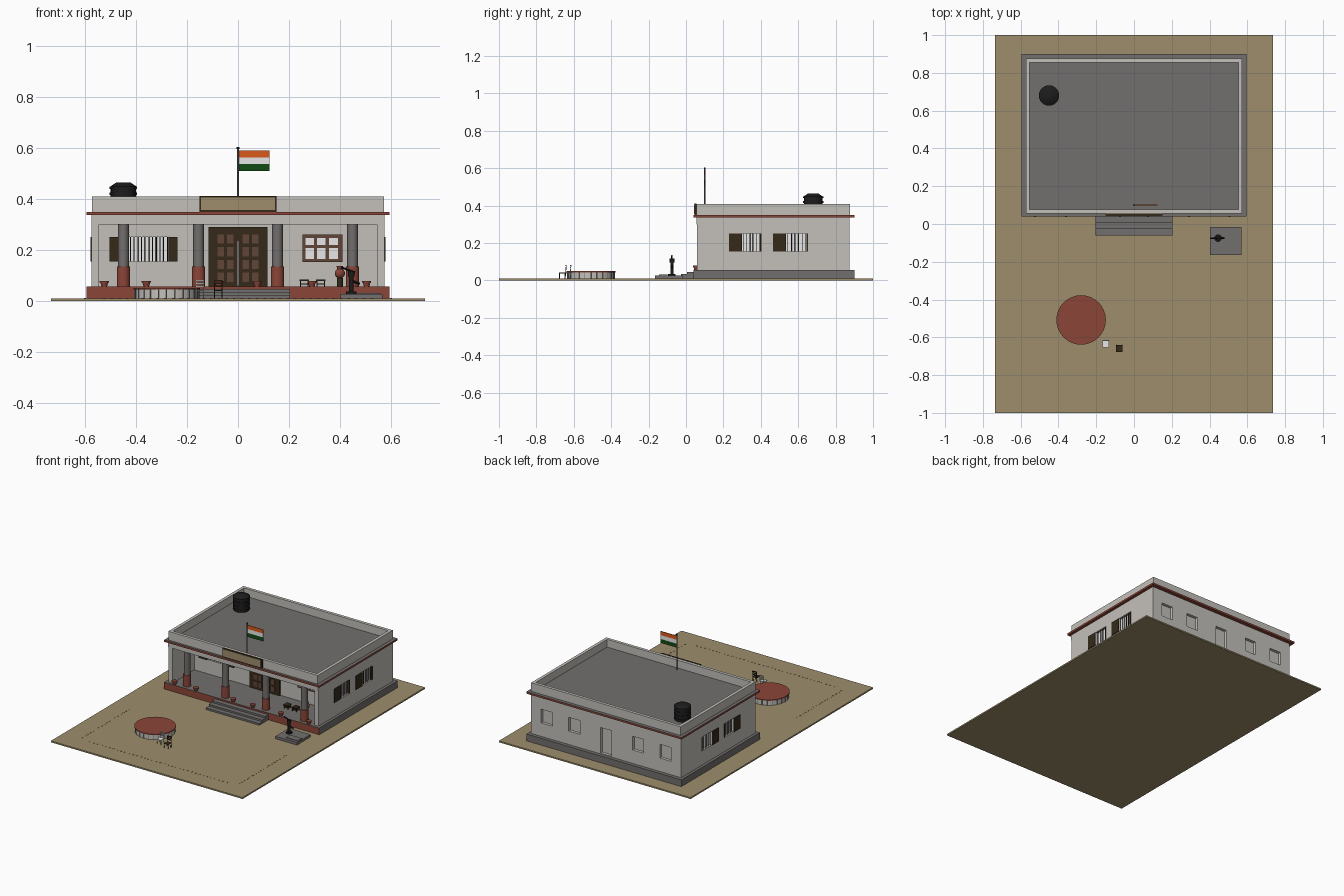
import bpy
import math
from mathutils import Vector

if "Cube" in bpy.data.objects:
    bpy.data.objects.remove(bpy.data.objects["Cube"])


def make_mat(name, r, g, b):
    m = bpy.data.materials.new(name)
    m.use_nodes = True
    m.diffuse_color = (r, g, b, 1)
    m.node_tree.nodes["Principled BSDF"].inputs["Base Color"].default_value = (r, g, b, 1)
    return m


PLASTER = make_mat("plaster", .55, .53, .5)
GREY = make_mat("concrete_grey", .17, .16, .155)
RED = make_mat("brick_red", .26, .06, .04)
TAN = make_mat("sandy_tan", .34, .27, .15)
WOOD = make_mat("dark_wood", .035, .023, .01)
BOARD = make_mat("mid_brown", .12, .06, .04)
WHITE = make_mat("white", .9, .9, .9)
BLACK = make_mat("black", .012, .012, .012)
SAFFRON = make_mat("saffron", .7, .1, .012)
GREEN = make_mat("green", .006, .07, .008)


def finish(name, mat, second=None, rule=None):
    ob = bpy.context.object
    ob.name = name
    ob.data.materials.append(mat)
    if second:
        ob.data.materials.append(second)
        for f in ob.data.polygons:
            f.material_index = int(rule(f.normal))
    return ob


def box(name, x, y, z, mat, second=None, rule=None):
    """Box from (low, high) ranges on each axis."""
    bpy.ops.mesh.primitive_cube_add(size=1)
    ob = bpy.context.object
    for v in ob.data.vertices:
        v.co = [r[0] if c < 0 else r[1] for c, r in zip(v.co, (x, y, z))]
    return finish(name, mat, second, rule)


def tube(name, x, y, z, r1, mat, r2=None, sides=24, second=None, rule=None):
    bpy.ops.mesh.primitive_cone_add(vertices=sides, radius1=r1, radius2=r1 if r2 is None else r2,
                                    depth=z[1] - z[0], location=(x, y, (z[0] + z[1]) / 2))
    ob = finish(name, mat, second, rule)
    if sides > 8:
        bpy.ops.object.shade_smooth_by_angle(angle=math.radians(40))
    return ob


def rod(name, a, b, r, mat):
    a, b = Vector(a), Vector(b)
    bpy.ops.mesh.primitive_cylinder_add(vertices=8, radius=r, depth=(b - a).length, location=(a + b) / 2,
                                        rotation=(b - a).to_track_quat('Z', 'Y').to_euler())
    return finish(name, mat)


def up(n):
    return n.z > .5


# Yard, plinth and steps
box("yard", (-.735, .735), (-1, 1), (0, .01), TAN)
box("plinth", (-.595, .595), (.04, .9), (.01, .057), GREY, RED, lambda n: n.y < -.5)
for i in range(3):
    box("step", (-.205, .205), (-.06 + .033 * i, .05), (.01, .022 + .012 * i), GREY)

# Main room, with openings cut for windows and back door
room = box("room", (-.575, .575), (.3, .875), (.057, .3), PLASTER)
side_windows = [(.3, .4), (.535, .65)]
WZ = (.155, .25)
openings = [((s * .575 - .02, s * .575 + .02), y, WZ) for s in (-1, 1) for y in side_windows]
openings.append(((-.445, -.27), (.28, .32), WZ))
openings += [((x - .043, x + .043), (.855, .9), (.15, .245)) for x in (-.455, -.245, .245, .455)]
openings.append(((-.043, .043), (.855, .9), (.062, .24)))
for o in openings:
    cutter = box("opening_cutter", *o, PLASTER)
    cutter.hide_render = True
    cutter.hide_set(True)
    mod = room.modifiers.new("opening", 'BOOLEAN')
    mod.operation = 'DIFFERENCE'
    mod.object = cutter

# Porch side walls, beam, cornice and roof
for s in (-1, 1):
    box("porch_side_wall", sorted((s * .545, s * .575)), (.06, .3), (.057, .3), PLASTER)
box("roof_beam", (-.575, .575), (.055, .875), (.3, .337), PLASTER)
box("cornice", (-.595, .595), (.04, .9), (.337, .35), RED, GREY, up)
box("roof_deck", (-.56, .56), (.07, .86), (.35, .356), GREY)
for s in (-1, 1):
    box("parapet_side", sorted((s * .552, s * .573)), (.055, .877), (.35, .41), PLASTER)
for y in (.055, .856):
    box("parapet_end", (-.552, .552), (y, y + .021), (.35, .41), PLASTER)

# Columns with painted bases
for x in (-.45, -.155, .155, .45):
    tube("column", x, .085, (.057, .3), .021, GREY)
    tube("column_base", x, .085, (.057, .135), .026, RED)

# Barred side windows and open shutters
for s in (-1, 1):
    for y0, y1 in side_windows:
        box("window_pane", sorted((s * .555, s * .558)), (y0, y1), WZ, WHITE)
        for i in range(6):
            y = y0 + (i + .5) * (y1 - y0) / 6
            rod("window_bar", (s * .568, y, WZ[0]), (s * .568, y, WZ[1]), .002, WOOD)
        box("shutter", sorted((s * .575, s * .58)), (y0 - .07, y0), WZ, WOOD)
        box("window_jamb", sorted((s * .56, s * .577)), (y1 - .005, y1 + .003), WZ, WOOD)

# Barred porch window
box("porch_pane", (-.445, -.27), (.317, .32), WZ, WHITE)
for i in range(12):
    x = -.437 + i * .0145
    rod("porch_bar", (x, .305, WZ[0]), (x, .305, WZ[1]), .002, WOOD)
for x in ((-.505, -.445), (-.272, -.238)):
    box("porch_shutter", x, (.29, .3), WZ, WOOD)

# Double door with raised panels
box("door_frame", (-.115, .115), (.288, .3), (.057, .29), WOOD)
for s in (-1, 1):
    for x in (.03, .068):
        for row in range(4):
            z = .075 + row * .05
            box("door_panel", (s * x - .013, s * x + .013), (.284, .288), (z, z + .036), BOARD)
box("door_gap", (-.003, .003), (.284, .288), (.06, .235), GREY)

# Notice board with papers
box("notice_board", (.253, .41), (.291, .3), (.152, .26), BOARD)
for x in (.265, .31, .358):
    for z, h in ((.165, .042), (.22, .027)):
        box("paper", (x, x + .034), (.288, .291), (z, z + h), WHITE)

# Name board and flag
box("sign_frame", (-.152, .152), (.045, .055), (.35, .412), WOOD)
box("sign_face", (-.145, .145), (.042, .045), (.356, .406), TAN)
rod("flag_pole", (0, .1, .35), (0, .1, .6), .003, GREY)
tube("pole_tip", 0, .1, (.596, .605), .005, BLACK, sides=8)
for z, mat in ((.51, GREEN), (.537, WHITE), (.564, SAFFRON)):
    box("flag_stripe", (.003, .124), (.098, .102), (z, z + .027), mat)

# Ribbed water tank
tube("tank", -.45, .68, (.356, .45), .05, BLACK)
for z in (.365, .39, .415, .44):
    tube("tank_rib", -.45, .68, (z, z + .01), .054, BLACK)
tube("tank_lid", -.45, .68, (.45, .465), .05, BLACK, r2=.028)

# Flower pots along the porch edge
for x in (-.525, -.36, -.075, .075, .29, .505):
    tube("pot", x, .055, (.057, .073), .011, RED, r2=.015, sides=12)
    tube("pot_rim", x, .055, (.073, .079), .018, RED, sides=12)

# Small porch stools and clay water jar
for x in (.26, .325):
    box("stool_seat", (x - .018, x + .018), (.15, .19), (.078, .084), WOOD)
    box("stool_shelf", (x - .016, x + .016), (.155, .185), (.064, .068), WOOD)
    for dx in (-.015, .015):
        for y in (.155, .185):
            rod("stool_leg", (x + dx, y, .057), (x + dx, y, .08), .002, WOOD)
tube("jar_stand", .4, .18, (.057, .09), .012, WOOD, sides=12)
bpy.ops.mesh.primitive_uv_sphere_add(segments=16, ring_count=10, radius=.02, location=(.4, .18, .108))
finish("water_jar", RED)
bpy.ops.object.shade_smooth_by_angle(angle=math.radians(60))
tube("jar_neck", .4, .18, (.12, .137), .01, RED, r2=.013, sides=12)

# Round sitting platform
tube("platform_wall", -.28, -.508, (.01, .044), .126, PLASTER)
tube("platform_top", -.28, -.508, (.044, .05), .131, RED, sides=32)
for i in range(24):
    a = i * math.tau / 24
    x, y = -.28 + .126 * math.cos(a), -.508 + .126 * math.sin(a)
    rod("platform_rib", (x, y, .01), (x, y, .045), .002, GREY)

# Two chairs with slatted backs
for x, y, mat in ((-.15, -.635, WHITE), (-.077, -.66, WOOD)):
    box("chair_seat", (x - .017, x + .017), (y - .018, y + .018), (.038, .042), mat)
    for dx in (-.015, .015):
        rod("chair_front_leg", (x + dx, y - .016, .01), (x + dx, y - .016, .04), .002, mat)
        rod("chair_back_post", (x + dx, y + .014, .01), (x + dx, y + .02, .082), .002, mat)
    for z in (.055, .066, .077):
        box("chair_slat", (x - .016, x + .016), (y + .016, y + .02), (z, z + .006), mat)

# Hand pump on its slab
box("pump_slab", (.402, .568), (-.165, -.015), (.01, .027), GREY)
box("pump_basin", (.47, .56), (-.145, -.1), (.027, .031), GREY)
P = (.445, -.075)
tube("pump_foot", *P, (.027, .036), .02, BLACK, sides=12)
tube("pump_body", *P, (.03, .1), .009, BLACK, sides=12)
tube("pump_head", *P, (.095, .118), .013, BLACK, sides=12)
rod("pump_spout", (.445, -.075, .08), (.478, -.075, .066), .005, BLACK)
rod("pump_handle", (.46, -.075, .112), (.405, -.075, .132), .004, BLACK)

# Border stones set almost flush in the yard
for i in range(36):
    x = -.53 + i * .03
    box("border_stone", (x, x + .01), (-.875, -.867), (.009, .0115), TAN)
for s in (-1, 1):
    for i in range(18):
        y = -.85 + i * .03
        box("border_stone", (s * .6 - .004, s * .6 + .004), (y, y + .01), (.009, .0115), TAN)
